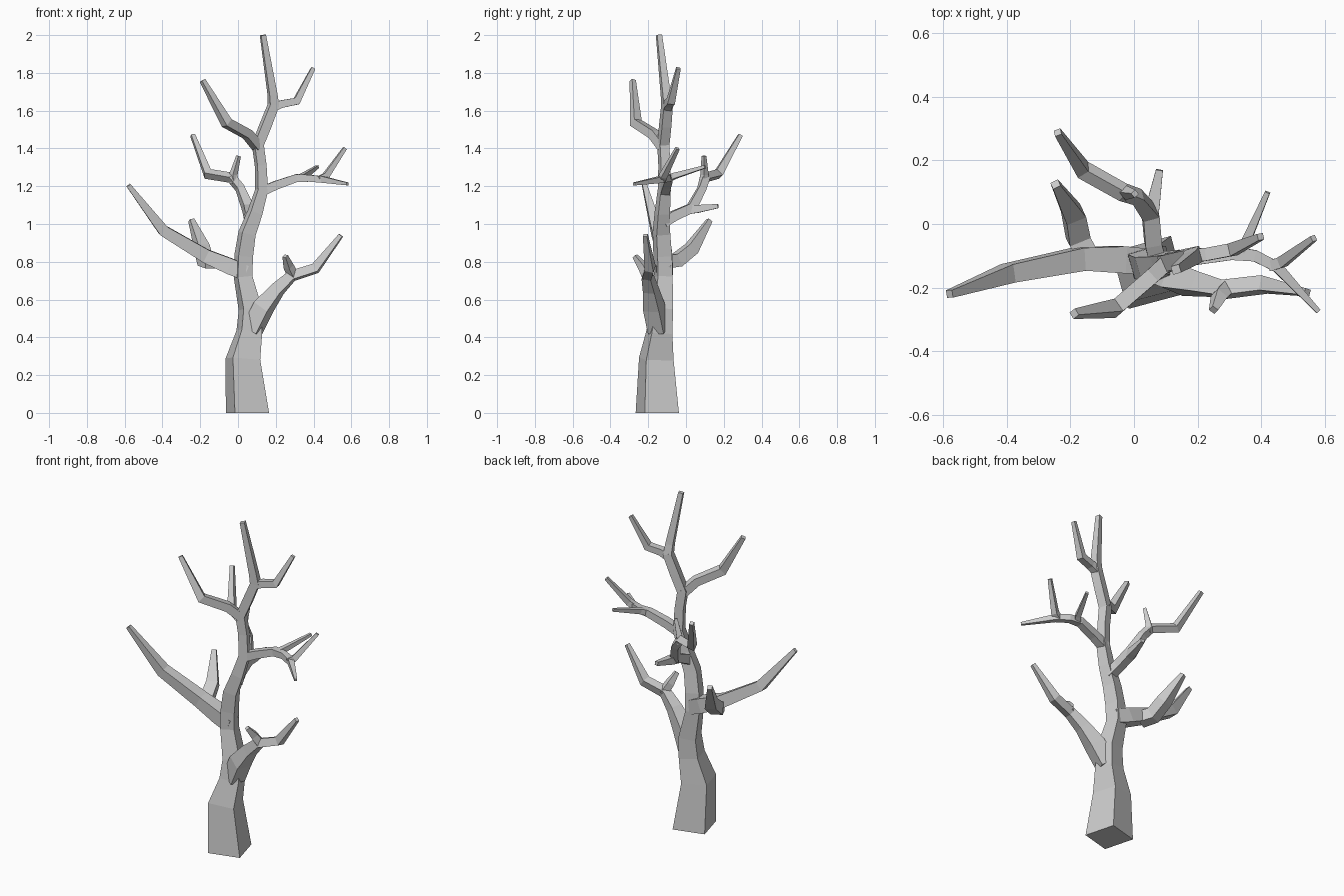
import bpy, bmesh
from math import cos, sin, radians
from mathutils import Vector


def limb(name, points, start_tangent=None, side=None):
    """Square tapered tube through (x, y, z, width) points."""
    pos = [Vector(p[:3]) for p in points]
    n = len(pos)
    seg = [(pos[i + 1] - pos[i]).normalized() for i in range(n - 1)]
    bm = bmesh.new()
    rings = []
    u = side or seg[0].cross(Vector((0, 0, 1))).normalized()
    for i in range(n):
        t = (seg[max(i - 1, 0)] + seg[min(i, n - 2)]).normalized()
        if i == 0 and start_tangent:
            t = start_tangent
        u = (u - t * u.dot(t)).normalized()
        v = t.cross(u)
        h = points[i][3] / 2
        rings.append([bm.verts.new(pos[i] + u * a * h + v * b * h)
                      for a, b in ((1, 1), (-1, 1), (-1, -1), (1, -1))])
    for r, s in zip(rings, rings[1:]):
        for k in range(4):
            j = (k + 1) % 4
            bm.faces.new((r[k], r[j], s[j], s[k]))
    bm.faces.new(rings[0])
    bm.faces.new(rings[-1])
    bmesh.ops.recalc_face_normals(bm, faces=bm.faces)
    me = bpy.data.meshes.new(name)
    bm.to_mesh(me)
    bm.free()
    ob = bpy.data.objects.new(name, me)
    bpy.context.collection.objects.link(ob)
    return ob


# Trunk, running up into the leading shoot
a = radians(15)
limb("trunk", [
    (.05, -.152, 0, .187), (.026, -.157, .285, .15), (.06, -.14, .43, .112),
    (.065, -.13, .55, .10), (.027, -.12, .72, .08), (.03, -.123, .83, .08),
    (.048, -.13, .95, .075), (.09, -.125, 1.06, .065), (.125, -.115, 1.18, .055),
    (.12, -.115, 1.31, .05), (.105, -.12, 1.42, .052), (.145, -.11, 1.52, .052),
    (.188, -.10, 1.63, .05), (.182, -.108, 1.69, .043), (.132, -.143, 2.0, .027),
], Vector((0, 0, 1)), Vector((cos(a), sin(a), 0)))

# Low right branch
limb("low_right_branch", [
    (.075, -.145, .44, .09), (.135, -.17, .56, .09), (.21, -.188, .655, .065),
    (.285, -.205, .725, .05), (.41, -.19, .765, .048), (.545, -.215, .94, .022)])
limb("low_right_twig", [
    (.295, -.20, .72, .045), (.268, -.228, .775, .04), (.25, -.27, .83, .022)])

# Low left branch
limb("low_left_branch", [
    (.045, -.118, .74, .08), (-.04, -.112, .775, .085), (-.17, -.11, .83, .072),
    (-.395, -.155, .965, .058), (-.58, -.22, 1.205, .024)])
limb("low_left_twig", [
    (-.14, -.11, .80, .07), (-.175, -.045, .81, .07),
    (-.19, .03, .87, .065), (-.247, .125, 1.02, .026)])

# Back branch
limb("back_branch", [
    (.075, -.12, 1.01, .055), (.06, -.06, 1.045, .052), (.052, .03, 1.085, .052),
    (.01, .085, 1.19, .04), (-.035, .10, 1.245, .042),
    (-.16, .17, 1.265, .043), (-.24, .288, 1.47, .022)])
limb("back_low_twig", [
    (.052, .01, 1.075, .045), (.06, .06, 1.08, .042), (.08, .17, 1.095, .022)])
limb("back_up_twig", [
    (-.02, .092, 1.215, .035), (-.025, .098, 1.26, .032), (.003, .095, 1.36, .018)])

# High right branch
limb("high_right_branch", [
    (.11, -.115, 1.165, .05), (.20, -.105, 1.205, .046), (.31, -.092, 1.243, .042),
    (.38, -.10, 1.242, .036), (.45, -.135, 1.235, .034), (.58, -.275, 1.212, .015)])
limb("high_right_back_twig", [
    (.325, -.095, 1.24, .034), (.35, -.06, 1.255, .03), (.42, .10, 1.303, .016)])
limb("high_right_up_twig", [
    (.43, -.13, 1.235, .034), (.465, -.12, 1.255, .034), (.565, -.045, 1.40, .019)])

# Crown branches
limb("crown_left_branch", [
    (.105, -.12, 1.41, .05), (.05, -.17, 1.475, .048),
    (-.06, -.265, 1.535, .048), (-.188, -.282, 1.76, .024)])
limb("crown_right_branch", [
    (.18, -.10, 1.615, .045), (.23, -.095, 1.635, .04),
    (.31, -.08, 1.65, .04), (.398, -.04, 1.825, .021)])
